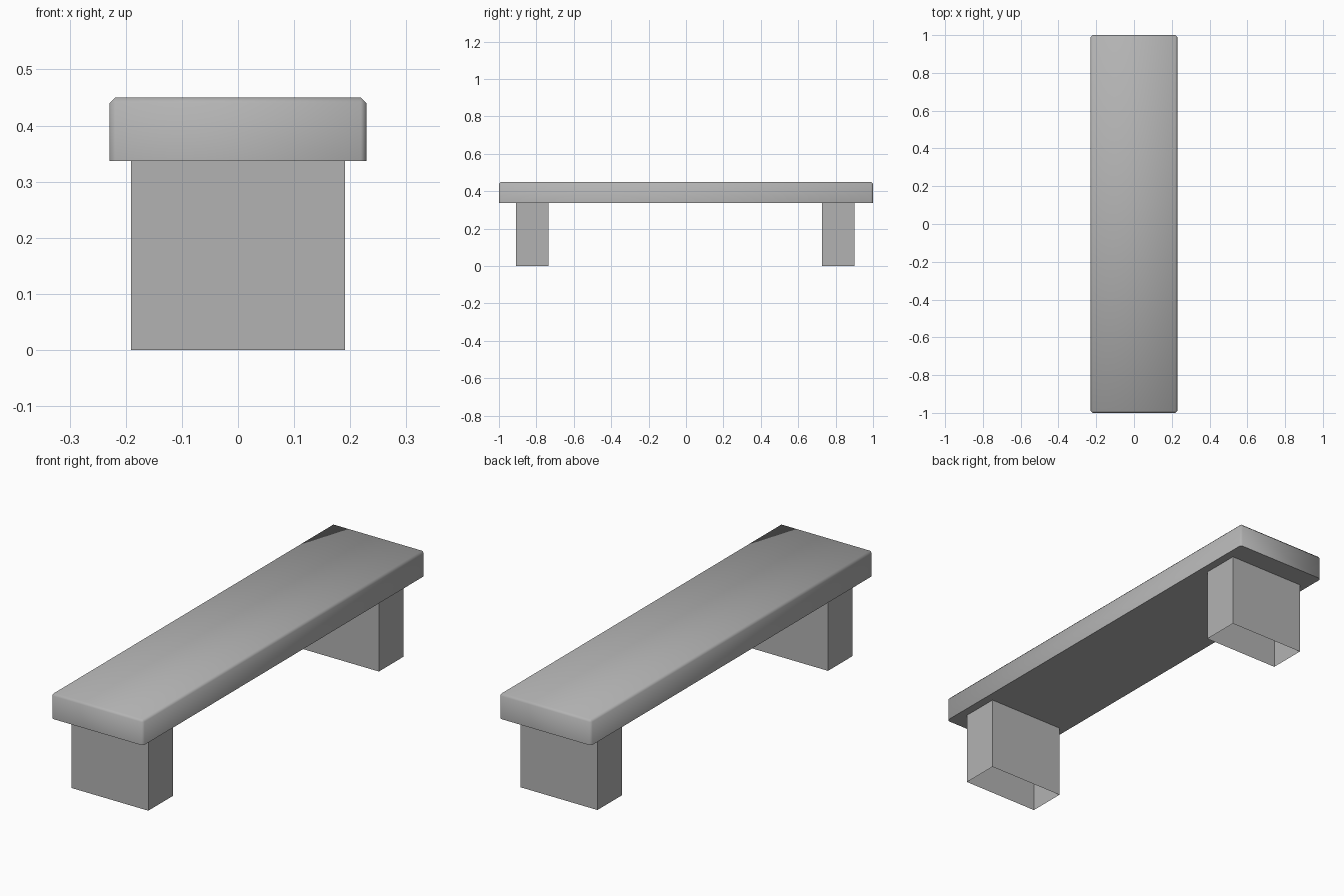
import bpy, bmesh, math

cube = bpy.data.objects.get("Cube")
if cube:
    bpy.data.objects.remove(cube, do_unlink=True)

# Single stone colour
stone = bpy.data.materials.new("grey stone")
stone.use_nodes = True
stone.diffuse_color = (0.45, 0.45, 0.45, 1)
stone.node_tree.nodes["Principled BSDF"].inputs["Base Color"].default_value = stone.diffuse_color


def box(name, low, high, edit):
    """Box between two corners, refined by an edit function."""
    bm = bmesh.new()
    bmesh.ops.create_cube(bm, size=1)
    for v in bm.verts:
        v.co = [(a + b) / 2 + c * (b - a) for a, b, c in zip(low, high, v.co)]
    bm.normal_update()
    edit(bm)
    mesh = bpy.data.meshes.new(name)
    bm.to_mesh(mesh)
    bm.free()
    mesh.materials.append(stone)
    obj = bpy.data.objects.new(name, mesh)
    bpy.context.collection.objects.link(obj)
    return obj


def chamfer_all_but_bottom(bm):
    top = max(v.co.z for v in bm.verts)
    edges = [e for e in bm.edges if any(v.co.z > top - 0.001 for v in e.verts)]
    bmesh.ops.bevel(bm, geom=edges, offset=0.01, segments=1, affect='EDGES')


def open_ends(bm):
    ends = [f for f in bm.faces if abs(f.normal.z) > 0.9]
    bmesh.ops.delete(bm, geom=ends, context='FACES_ONLY')


# Seat slab with softened top and corner edges
seat = box("seat", (-0.229, -1, 0.337), (0.229, 1, 0.45), chamfer_all_but_bottom)
bpy.ops.object.select_all(action='DESELECT')
seat.select_set(True)
bpy.context.view_layer.objects.active = seat
bpy.ops.object.shade_smooth_by_angle(angle=math.radians(60))

# Hollow block legs, open underneath
for name, y in (("front_leg", -0.822), ("back_leg", 0.814)):
    box(name, (-0.191, y - 0.087, 0), (0.191, y + 0.087, 0.337), open_ends)
